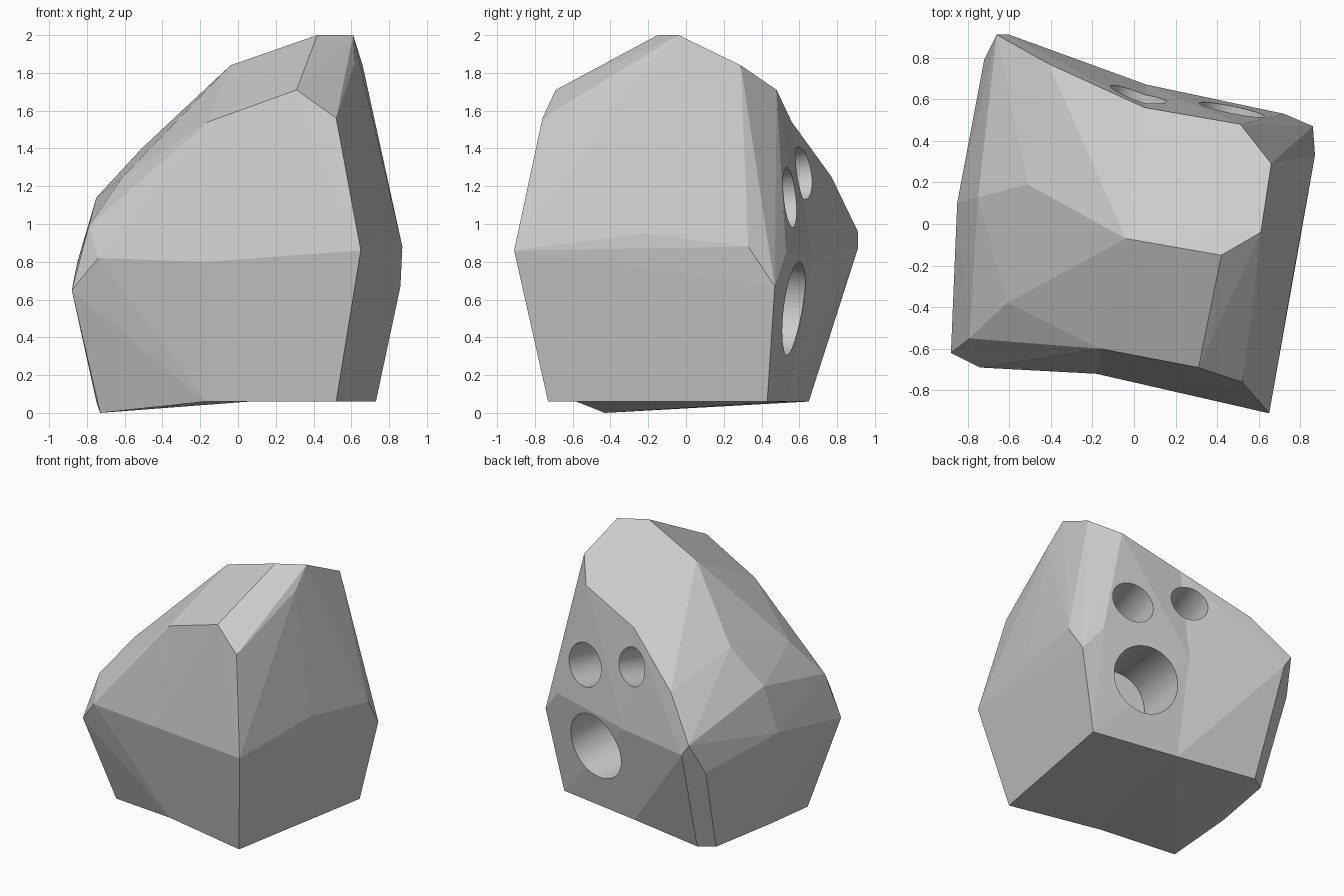
import bpy, bmesh
from mathutils import Vector

if "Cube" in bpy.data.objects:
    bpy.data.objects.remove(bpy.data.objects["Cube"])

# Cross-section loop where the two halves of the rock meet
seam = [(-.18, -.72, .80), (-.16, -.60, 1.54), (-.04, -.07, 1.84), (.05, .56, 1.54),
        (.06, .67, .80), (.06, .54, .06), (-.17, -.58, .06)]

# Facet corners of the low left half and the tall right half
left = [(-.88, -.62, .65), (-.74, -.69, .82), (-.79, -.55, .99), (-.61, -.38, 1.25),
        (-.51, .19, 1.40), (-.41, .77, 1.25), (-.75, .13, 1.14), (-.85, .10, .80),
        (-.72, .79, .72), (-.66, .91, .96), (-.60, .91, .87), (-.73, -.43, 0),
        (-.75, .07, .06), (-.66, .58, .06), (-.55, .65, .06)]
right = [(.65, -.91, .86), (.52, -.76, 1.56), (.31, -.69, 1.71), (.42, -.15, 2.0),
         (.61, -.04, 2.0), (.62, -.19, 1.86), (.66, .29, 1.84), (.51, .48, 1.71),
         (.77, -.22, .95), (.87, .33, .88), (.86, .47, .67), (.72, .53, .85),
         (.52, -.73, .06), (.73, .43, .06)]


def add_object(name, bm):
    bmesh.ops.recalc_face_normals(bm, faces=bm.faces)
    mesh = bpy.data.meshes.new(name)
    bm.to_mesh(mesh)
    bm.free()
    obj = bpy.data.objects.new(name, mesh)
    bpy.context.collection.objects.link(obj)
    return obj


def hull(name, points):
    bm = bmesh.new()
    for p in points:
        bm.verts.new(p)
    res = bmesh.ops.convex_hull(bm, input=bm.verts[:])
    loose = [v for v in bm.verts if not v.link_faces]
    bmesh.ops.delete(bm, geom=loose, context='VERTS')
    return add_object(name, bm)


def combine(target, tool, operation):
    mod = target.modifiers.new(tool.name, 'BOOLEAN')
    mod.operation = operation
    mod.solver = 'EXACT'
    mod.object = tool
    bpy.context.view_layer.objects.active = target
    bpy.ops.object.modifier_apply(modifier=mod.name)
    bpy.data.objects.remove(tool)


# Faceted rock body
rock = hull("rock_body", seam + left)
combine(rock, hull("right_half", seam + right), 'UNION')

# Round sockets bored into the back: centre, radius, depth, outward axis
sockets = [((.37, .58, .55), .25, .50, (.20, .98, -.10)),
           ((.47, .55, 1.14), .16, .32, (.20, .97, .12)),
           ((.02, .62, 1.27), .14, .32, (.25, .95, .16))]
for centre, radius, depth, axis in sockets:
    axis = Vector(axis).normalized()
    bm = bmesh.new()
    bmesh.ops.create_cone(bm, cap_ends=True, segments=64, radius1=radius,
                          radius2=radius, depth=depth + .3)
    cutter = add_object("socket_cutter", bm)
    cutter.hide_render = True
    cutter.rotation_mode = 'QUATERNION'
    cutter.rotation_quaternion = axis.to_track_quat('Z', 'Y')
    cutter.location = Vector(centre) + axis * (.3 - depth) / 2
    bpy.context.view_layer.update()
    combine(rock, cutter, 'DIFFERENCE')
